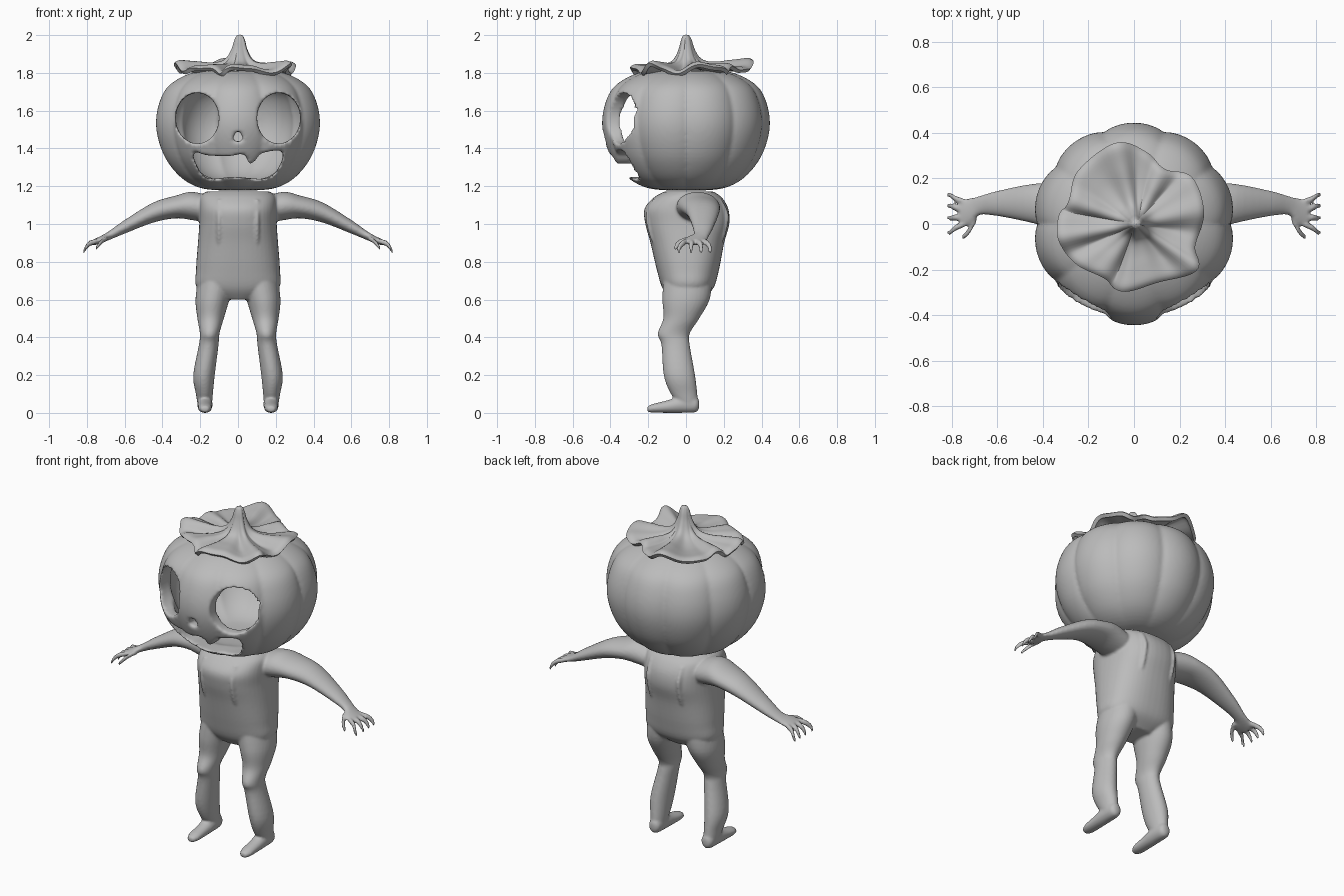
import bpy, bmesh, math
from mathutils import Vector

if "Cube" in bpy.data.objects:
    bpy.data.objects.remove(bpy.data.objects["Cube"])

GREY = bpy.data.materials.new("plain_grey")
GREY.diffuse_color = (0.5, 0.5, 0.5, 1)
GREY.use_nodes = True
GREY.node_tree.nodes["Principled BSDF"].inputs["Base Color"].default_value = GREY.diffuse_color


def spline(pts, steps, closed=False):
    """Smooth curve through points of any dimension."""
    n, out = len(pts), []
    get = (lambda i: pts[i % n]) if closed else (lambda i: pts[max(0, min(n - 1, i))])
    for i in range(n if closed else n - 1):
        for s in range(steps):
            t = s / steps
            out.append([0.5 * (2 * b + (c - a) * t + (2 * a - 5 * b + 4 * c - d) * t * t
                               + (3 * b - a - 3 * c + d) * t ** 3)
                        for a, b, c, d in zip(get(i - 1), get(i), get(i + 1), get(i + 2))])
    if not closed:
        out.append(list(pts[-1]))
    return out


def bridge(bm, rings):
    n = len(rings[0])
    for r, s in zip(rings, rings[1:]):
        for i in range(n):
            bm.faces.new((r[i], r[(i + 1) % n], s[(i + 1) % n], s[i]))


def loft(bm, secs, axis, side=1, power=2.0, n=32):
    """Closed body through sections (position, centre a, centre b, half a, half b)."""
    rings = []
    for t, a, b, ha, hb in spline(secs, 5):
        ring = []
        for i in range(n):
            ang = 2 * math.pi * i / n
            c, s = math.cos(ang), math.sin(ang)
            p = [a + ha * math.copysign(abs(c) ** (2 / power), c),
                 b + hb * math.copysign(abs(s) ** (2 / power), s)]
            p.insert(axis, t)
            ring.append(bm.verts.new((p[0] * side, p[1], p[2])))
        rings.append(ring)
    bridge(bm, rings)
    bm.faces.new(rings[0])
    bm.faces.new(rings[-1])


def prism(bm, outline, y0, y1):
    """Closed block with an (x, z) outline."""
    rings = [[bm.verts.new((x, y, z)) for x, z in outline] for y in (y0, y1)]
    bridge(bm, rings)
    bm.faces.new(rings[0])
    bm.faces.new(rings[1])


def finish(name, bm):
    bmesh.ops.recalc_face_normals(bm, faces=bm.faces[:])
    me = bpy.data.meshes.new(name)
    bm.to_mesh(me)
    bm.free()
    me.materials.append(GREY)
    ob = bpy.data.objects.new(name, me)
    bpy.context.collection.objects.link(ob)
    for p in me.polygons:
        p.use_smooth = True
    return ob


def apply(ob, kind, **settings):
    mod = ob.modifiers.new(kind, kind)
    for k, v in settings.items():
        setattr(mod, k, v)
    bpy.context.view_layer.objects.active = ob
    bpy.ops.object.modifier_apply(modifier=mod.name)


def blend(ob, voxel, smooth):
    """Fuse the parts into one soft skin."""
    apply(ob, 'REMESH', mode='VOXEL', voxel_size=voxel, use_smooth_shade=True)
    apply(ob, 'SMOOTH', factor=0.5, iterations=smooth)
    for p in ob.data.polygons:
        p.use_smooth = True


# ---- body: torso, legs, feet, arms and hands fused together
bm = bmesh.new()
loft(bm, [(.60, 0, 0, .10, .08), (.66, 0, .01, .215, .135), (.76, 0, .01, .222, .165),
          (.90, 0, .007, .212, .195), (1.0, 0, .007, .205, .222), (1.08, 0, .002, .205, .222),
          (1.14, 0, .01, .20, .18), (1.172, 0, .015, .17, .13)], 2, power=2.4, n=48)
for side in (-1, 1):
    # leg
    loft(bm, [(.72, .11, .01, .10, .13), (.60, .135, 0, .09, .125), (.50, .145, -.025, .07, .095),
              (.42, .15, -.065, .052, .085), (.36, .155, -.055, .052, .075),
              (.20, .18, -.035, .057, .083), (.10, .178, -.01, .045, .07),
              (.03, .175, .02, .036, .045)], 2, side)
    # foot
    loft(bm, [(-.205, .175, .02, .02, .015), (-.17, .175, .025, .035, .024),
              (-.10, .175, .033, .038, .033), (-.02, .175, .045, .04, .045),
              (.05, .175, .045, .035, .042), (.07, .175, .045, .015, .02)], 1, side)
    # arm and palm
    loft(bm, [(.12, .05, 1.07, .10, .07), (.24, .06, 1.095, .11, .075), (.33, .075, 1.09, .105, .06),
              (.45, .09, 1.06, .085, .053), (.60, .09, .985, .055, .036), (.68, .08, .94, .042, .024),
              (.72, .055, .92, .058, .02), (.765, .047, .902, .062, .016)], 0, side)
    # fingers
    for y0, y1 in ((.097, .127), (.064, .08), (.03, .027), (.0, -.037)):
        ym = (y0 + y1) / 2
        loft(bm, [(.745, y0, .91, .014, .014), (.785, ym, .897, .014, .016),
                  (.806, y1, .875, .012, .017), (.82, y1, .848, .008, .012)], 0, side, n=12)
    # thumb
    loft(bm, [(.69, .03, .925, .02, .014), (.715, -.015, .912, .02, .014),
              (.735, -.045, .893, .016, .014), (.755, -.058, .868, .009, .011)], 0, side, n=12)
    # cloth folds on chest and back
    for flip in (-1, 1):
        loft(bm, [(z, .1, flip * y + .007, w, d) for z, y, w, d in
                  ((.88, .16, .01, .015), (.95, .185, .014, .02),
                   (1.05, .2, .014, .02), (1.13, .168, .012, .015))], 2, side, n=12)
body = finish("body", bm)
blend(body, 0.008, 3)

# ---- head: ribbed hollow shell
PROFILE = [(.08, 1.177), (.20, 1.19), (.30, 1.24), (.38, 1.33), (.425, 1.43), (.442, 1.53),
           (.428, 1.63), (.385, 1.72), (.30, 1.78), (.20, 1.81), (.08, 1.80)]


def pumpkin(name, scale):
    bm = bmesh.new()
    rings, n, zc = [], 160, 1.49
    for r, z in spline(PROFILE, 4):
        ring = []
        for i in range(n):
            a = 2 * math.pi * i / n
            rib = .955 + .05 * abs(math.cos(5 * (a + math.pi / 2))) ** .7
            ring.append(bm.verts.new((r * rib * scale * math.cos(a), r * rib * scale * math.sin(a),
                                      zc + (z - zc) * scale)))
        rings.append(ring)
    bridge(bm, rings)
    bm.faces.new(rings[0])
    bm.faces.new(rings[-1])
    return finish(name, bm)


head = pumpkin("head", 1.0)
cavity = pumpkin("cavity_cutter", 0.85)

# eye, nose and grin openings
bm = bmesh.new()
for side in (-1, 1):
    prism(bm, [(side * .215 + .114 * math.cos(a), 1.56 + .134 * math.sin(a))
               for a in (2 * math.pi * i / 48 for i in range(48))], -.6, -.12)
prism(bm, spline([(0, 1.495), (-.027, 1.45), (0, 1.437), (.027, 1.45)], 5, True), -.6, -.2)
prism(bm, spline([(-.24, 1.385), (-.17, 1.365), (-.05, 1.36), (.03, 1.37), (.06, 1.32), (.095, 1.34),
                  (.125, 1.375), (.235, 1.385), (.21, 1.29), (.14, 1.24), (-.02, 1.25),
                  (-.15, 1.24), (-.205, 1.285)], 4, True), -.6, -.14)
openings = finish("face_cutter", bm)
for cutter in (cavity, openings):
    apply(head, 'BOOLEAN', operation='DIFFERENCE', solver='EXACT', object=cutter)
    bpy.data.objects.remove(cutter)
blend(head, 0.011, 4)

# ---- leafy cap with a pointed stem
RIM = [(-.08, .35), (.05, .31), (.13, .235), (.25, .2), (.3, .05), (.26, -.1), (.27, -.2), (.1, -.25),
       (-.05, -.29), (-.13, -.23), (-.25, -.17), (-.325, -.07), (-.325, .03), (-.28, .1), (-.24, .23)]
SLOPE = [(.03, 1.988), (.06, 1.965), (.10, 1.92), (.18, 1.87), (.30, 1.84), (.5, 1.826),
         (.75, 1.825), (.93, 1.825), (1.0, 1.812)]
bm = bmesh.new()
rim = spline(RIM, 8, True)
rings = []
for t, z in spline(SLOPE, 4):
    ring = []
    for i, (x, y) in enumerate(rim):
        a = 2 * math.pi * i / len(rim)
        lift = (math.hypot(x, y) - .29) * .35 * t * t
        fold = (.016 * math.cos(8 * a) + .006 * math.cos(15 * a)) * min(1, t * 1.6)
        ring.append(bm.verts.new((.01 * (1 - t) + x * t, y * t, z + lift + fold)))
    rings.append(ring)
bridge(bm, rings)
tip = bm.verts.new((.01, 0, 1.992))
for i in range(len(rim)):
    bm.faces.new((tip, rings[0][(i + 1) % len(rim)], rings[0][i]))
cap = finish("leaf_cap", bm)
apply(cap, 'SOLIDIFY', thickness=.022, offset=0)
bpy.ops.object.select_all(action='DESELECT')
cap.select_set(True)
bpy.context.view_layer.objects.active = cap
bpy.ops.object.shade_smooth_by_angle(angle=math.radians(50))
